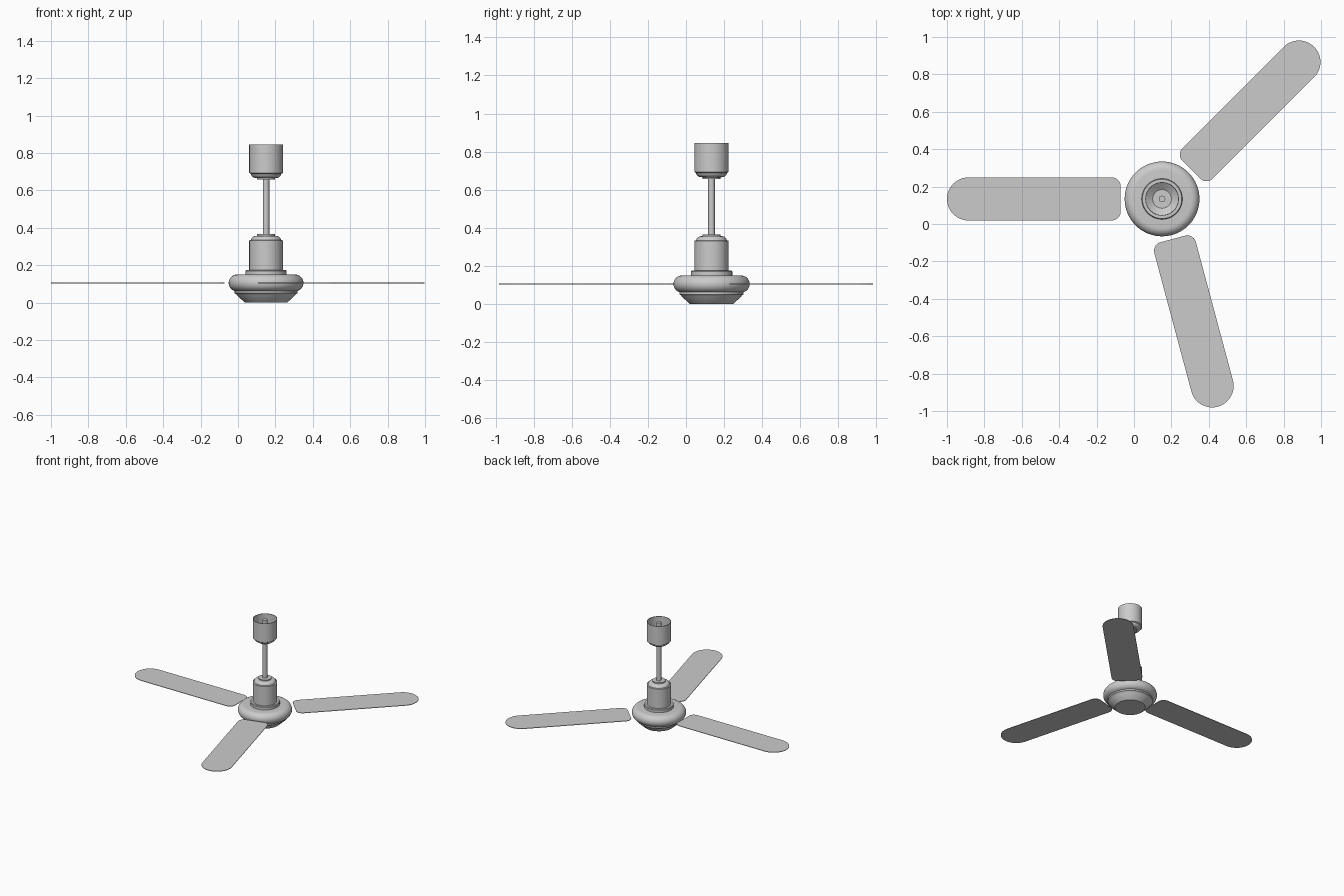
import bpy, bmesh, math
from math import sin, cos, pi, radians

if "Cube" in bpy.data.objects:
    bpy.data.objects.remove(bpy.data.objects["Cube"])

HUB = (0.15, 0.134)


def finish(name, bm, location):
    bmesh.ops.remove_doubles(bm, verts=bm.verts, dist=1e-6)
    bmesh.ops.recalc_face_normals(bm, faces=bm.faces)
    mesh = bpy.data.meshes.new(name)
    bm.to_mesh(mesh)
    bm.free()
    ob = bpy.data.objects.new(name, mesh)
    ob.location = location
    bpy.context.collection.objects.link(ob)
    bpy.ops.object.select_all(action='DESELECT')
    ob.select_set(True)
    bpy.context.view_layer.objects.active = ob
    bpy.ops.object.shade_smooth_by_angle(angle=radians(35))
    return ob


def lathe(name, profile, sides=64):
    """Spin a (radius, height) profile around the fan axis."""
    bm = bmesh.new()
    verts = [bm.verts.new((r, 0, z)) for r, z in profile]
    edges = [bm.edges.new(p) for p in zip(verts, verts[1:])]
    bmesh.ops.spin(bm, geom=verts + edges, cent=(0, 0, 0), axis=(0, 0, 1),
                   angle=2 * pi, steps=sides)
    return finish(name, bm, (*HUB, 0))


def arc(cx, cy, r, a0, a1, n=10):
    return [(cx + r * cos(radians(a0 + (a1 - a0) * i / n)),
             cy + r * sin(radians(a0 + (a1 - a0) * i / n))) for i in range(n + 1)]


# Motor housing: rounded rim with flat top and bottom
lathe("motor_housing", [(0, 0.15)] + arc(0.155, 0.105, 0.045, 90, -90, 16) + [(0, 0.06)])

# Tapered bowl under the motor
lathe("lower_bowl", [(0, 0.062), (0.168, 0.062), (0.168, 0.05), (0.16, 0.046),
                     (0.155, 0.038), (0.12, 0.006), (0.113, 0.0), (0, 0.0)])

# Stepped ring and coupling cover above the motor
lathe("motor_ring", [(0, 0.145), (0.109, 0.145), (0.109, 0.17), (0.105, 0.175), (0, 0.175)])
lathe("coupling_cover", [(0, 0.17), (0.09, 0.17), (0.09, 0.332), (0.083, 0.334)]
      + arc(0.055, 0.33, 0.026, 10, 90, 6)
      + [(0.048, 0.357), (0.048, 0.366), (0, 0.366)])

# Down rod, reaching up into the canopy
lathe("down_rod", [(0, 0.36), (0.0175, 0.36), (0.0175, 0.838), (0, 0.838)], 16)

# Ceiling canopy: thin cup, open at the top
lathe("canopy", [(0, 0.657), (0.048, 0.657), (0.048, 0.665)]
      + arc(0.055, 0.693, 0.027, -90, -10, 6)
      + [(0.09, 0.693), (0.09, 0.845), (0.086, 0.845), (0.086, 0.697),
         (0.077, 0.69), (0.05, 0.671), (0, 0.671)])

# Three flat blades with round tips
outline = (arc(1.035, 0, 0.115, -90, 90, 24)
           + arc(0.27, 0.065, 0.05, 90, 165, 8)
           + arc(0.27, -0.065, 0.05, 195, 270, 8))
for i, angle in enumerate((180, 45, -75)):
    bm = bmesh.new()
    face = bm.faces.new([bm.verts.new((x, y, -0.002)) for x, y in outline])
    ext = bmesh.ops.extrude_face_region(bm, geom=[face], use_keep_orig=True)
    top = [v for v in ext["geom"] if isinstance(v, bmesh.types.BMVert)]
    bmesh.ops.translate(bm, verts=top, vec=(0, 0, 0.004))
    # straighten the blade sides to full width
    for v in bm.verts:
        if v.co.x < 0.5:
            v.co.y = math.copysign(abs(v.co.y), v.co.y)
    blade = finish(f"blade_{i + 1}", bm, (*HUB, 0.105))
    blade.rotation_euler.z = radians(angle)
